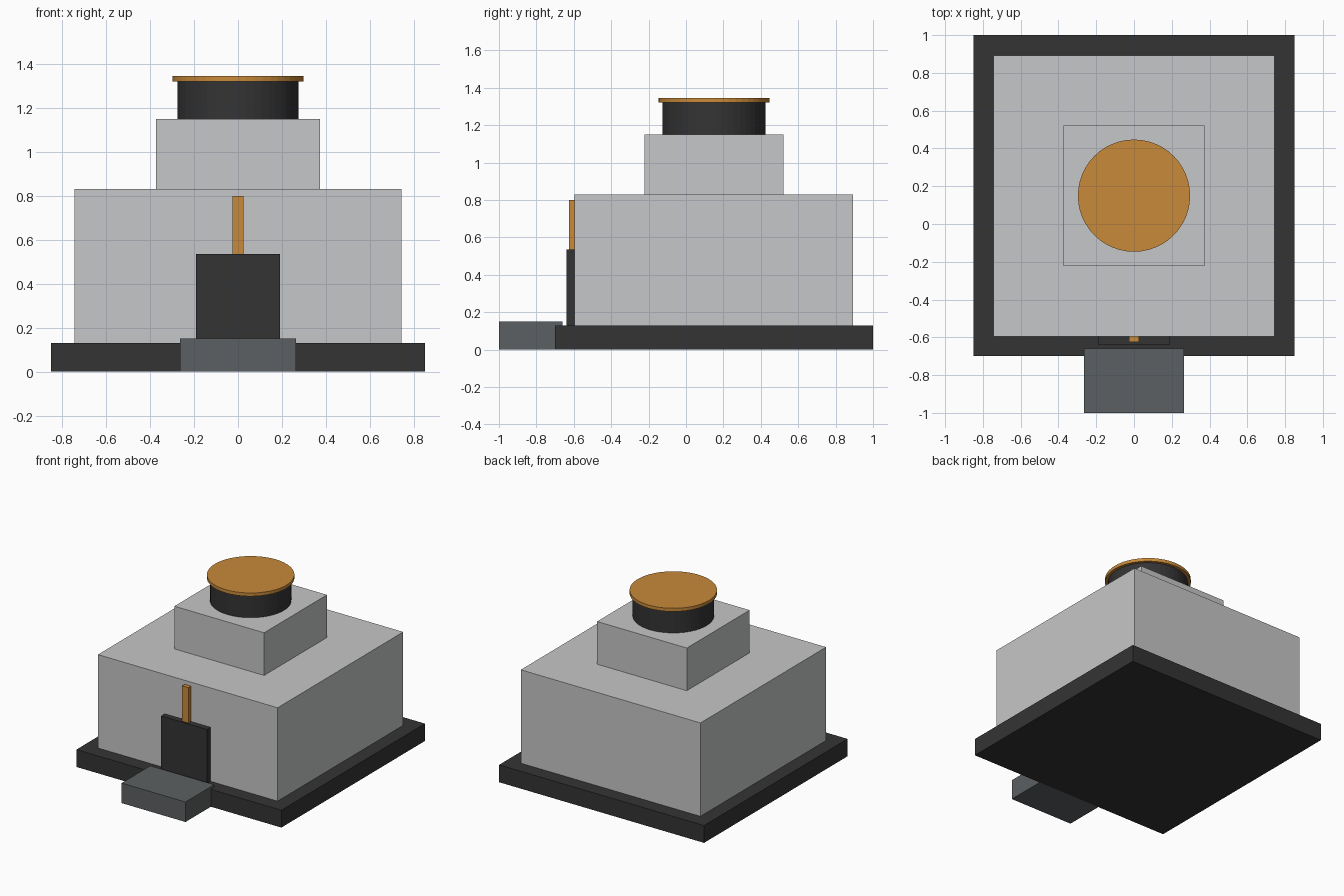
import bpy
import bmesh
from mathutils import Matrix, Vector

cube = bpy.data.objects.get("Cube")
if cube:
    bpy.data.objects.remove(cube, do_unlink=True)


def material(name, rgb):
    mat = bpy.data.materials.new(name)
    mat.use_nodes = True
    colour = (*rgb, 1.0)
    mat.diffuse_color = colour
    mat.node_tree.nodes["Principled BSDF"].inputs["Base Color"].default_value = colour
    return mat


light_grey = material("light grey", (0.565, 0.57, 0.58))
charcoal = material("charcoal", (0.034, 0.034, 0.034))
slate = material("slate grey", (0.107, 0.117, 0.122))
amber = material("amber", (0.578, 0.254, 0.042))


def finish(name, bm, mat):
    mesh = bpy.data.meshes.new(name)
    bm.to_mesh(mesh)
    bm.free()
    mesh.materials.append(mat)
    obj = bpy.data.objects.new(name, mesh)
    bpy.context.collection.objects.link(obj)
    return obj


def box(name, mat, half_width, y, z):
    """Block centred on x, spanning the given y and z ranges."""
    low = Vector((-half_width, y[0], z[0]))
    high = Vector((half_width, y[1], z[1]))
    bm = bmesh.new()
    place = Matrix.Translation((low + high) / 2) @ Matrix.Diagonal((*(high - low), 1))
    bmesh.ops.create_cube(bm, size=1, matrix=place)
    return finish(name, bm, mat)


def disc(name, mat, radius, y, z):
    """Upright cylinder spanning the given z range."""
    bm = bmesh.new()
    bmesh.ops.create_cone(
        bm, cap_ends=True, segments=48, radius1=radius, radius2=radius,
        depth=z[1] - z[0], matrix=Matrix.Translation((0, y, sum(z) / 2)))
    return finish(name, bm, mat)


# Stacked building
box("base_plinth", charcoal, 0.85, (-0.70, 1.0), (0, 0.13))
box("main_block", light_grey, 0.745, (-0.595, 0.893), (0.13, 0.83))
box("upper_block", light_grey, 0.372, (-0.222, 0.522), (0.83, 1.15))

# Round tower top
disc("roof_drum", charcoal, 0.276, 0.15, (1.15, 1.32))
disc("roof_cap", amber, 0.297, 0.15, (1.32, 1.345))

# Entrance
box("entrance_step", slate, 0.265, (-1.0, -0.66), (0, 0.15))
box("door", charcoal, 0.19, (-0.638, -0.595), (0.13, 0.535))
box("door_banner", amber, 0.026, (-0.625, -0.595), (0.535, 0.80))
